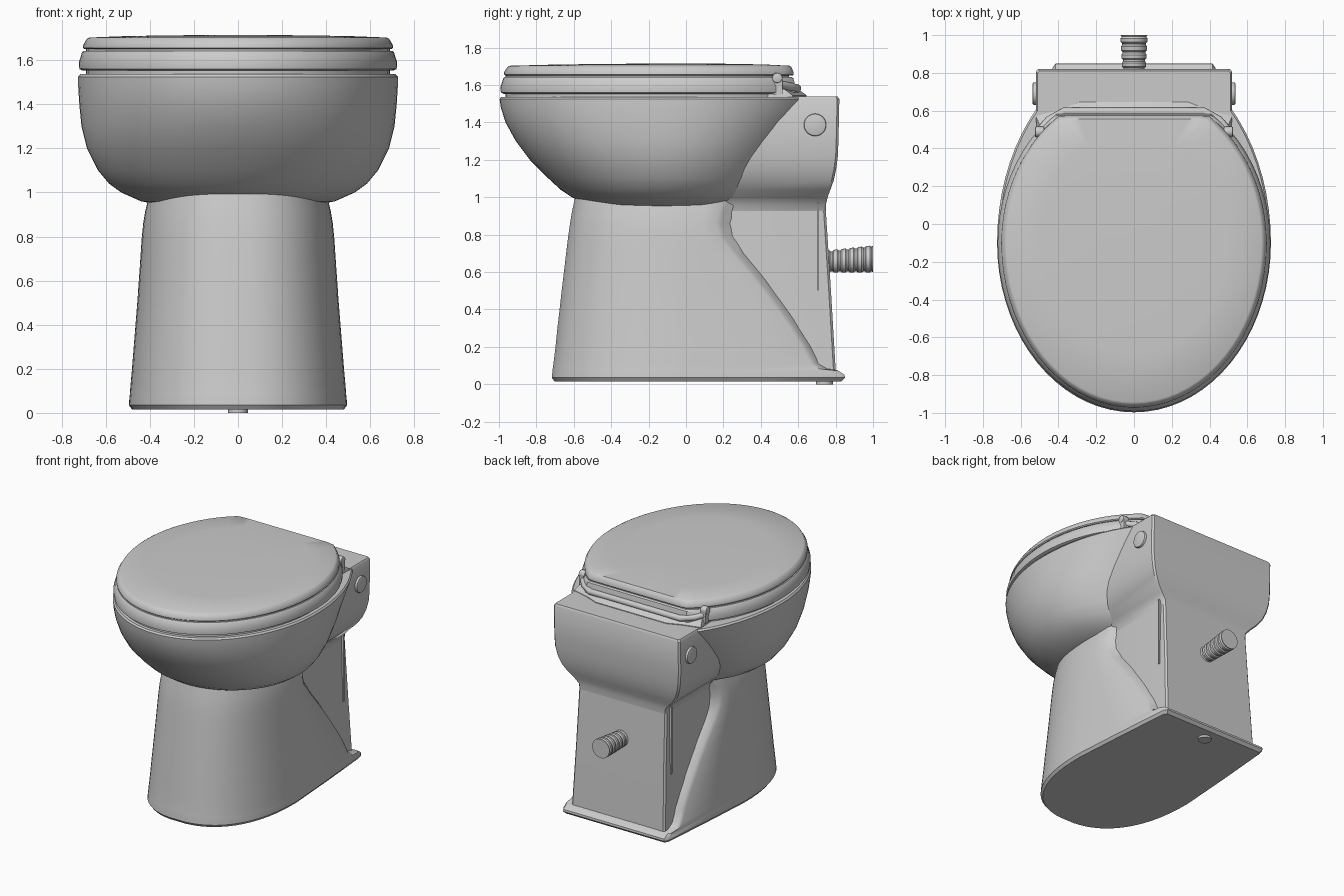
import bpy, bmesh, math
from mathutils import Vector, Matrix

cube = bpy.data.objects.get("Cube")
if cube:
    bpy.data.objects.remove(cube)

GREY = (0.6, 0.6, 0.6, 1)
mat = bpy.data.materials.new("ceramic grey")
mat.use_nodes = True
mat.diffuse_color = GREY
mat.node_tree.nodes["Principled BSDF"].inputs["Base Color"].default_value = GREY
N = 72


def finish(name, bm, angle=35):
    bmesh.ops.remove_doubles(bm, verts=bm.verts, dist=0.0005)
    bmesh.ops.recalc_face_normals(bm, faces=bm.faces)
    me = bpy.data.meshes.new(name)
    bm.to_mesh(me)
    bm.free()
    ob = bpy.data.objects.new(name, me)
    bpy.context.collection.objects.link(ob)
    me.materials.append(mat)
    bpy.ops.object.select_all(action='DESELECT')
    ob.select_set(True)
    bpy.context.view_layer.objects.active = ob
    bpy.ops.object.shade_smooth_by_angle(angle=math.radians(angle))
    return ob


def loft(name, rings, angle=35):
    """Skin a stack of equal-length closed rings and cap both ends."""
    bm = bmesh.new()
    rows = [[bm.verts.new(p) for p in r] for r in rings]
    for a, b in zip(rows, rows[1:]):
        for i in range(len(a)):
            j = (i + 1) % len(a)
            bm.faces.new((a[i], a[j], b[j], b[i]))
    bm.faces.new(rows[0])
    bm.faces.new(rows[-1])
    return finish(name, bm, angle)


def egg(z, w, front, back, clip, yc=-0.1):
    """Egg outline of half-width w, with its back cut flat at clip."""
    ring = []
    for i in range(N):
        t = 2 * math.pi * i / N
        s = math.sin(t)
        y = yc + s * (back if s > 0 else yc - front)
        ring.append((w * math.cos(t), min(y, clip), z))
    return ring


def mirrored(half, z):
    """Closed ring from points listed front to back on the +x side."""
    return [(x, y, z) for x, y in half] + [(-x, y, z) for x, y in reversed(half)]


def cylinder(name, radius, depth, centre, axis, segs=32, bevel=0.0):
    bm = bmesh.new()
    bmesh.ops.create_cone(bm, cap_ends=True, segments=segs, radius1=radius,
                          radius2=radius, depth=depth)
    if bevel:
        rim = [e for e in bm.edges if abs(e.verts[0].co.z - e.verts[1].co.z) < 1e-5]
        bmesh.ops.bevel(bm, geom=rim, offset=bevel, segments=2, affect='EDGES', profile=0.5)
    rot = Vector((0, 0, 1)).rotation_difference(Vector(axis)).to_matrix().to_4x4()
    bm.transform(Matrix.Translation(centre) @ rot)
    return finish(name, bm)


def box(name, size, centre):
    bm = bmesh.new()
    bmesh.ops.create_cube(bm, size=1)
    bm.transform(Matrix.Translation(centre) @ Matrix.Diagonal((*size, 1)))
    return finish(name, bm)


# Bowl: z, half-width, front, back radius, flat back
loft("bowl", [egg(*r) for r in (
    (0.945, 0.36, -0.40, 0.42, 0.6), (0.96, 0.44, -0.53, 0.48, 0.6),
    (1.0, 0.53, -0.61, 0.53, 0.6), (1.04, 0.585, -0.67, 0.56, 0.6),
    (1.1, 0.635, -0.735, 0.6, 0.6), (1.2, 0.685, -0.835, 0.66, 0.6),
    (1.3, 0.71, -0.91, 0.75, 0.6), (1.4, 0.72, -0.965, 0.85, 0.62),
    (1.48, 0.725, -0.99, 0.95, 0.63), (1.525, 0.725, -0.997, 1.01, 0.64),
    (1.537, 0.715, -0.988, 1.0, 0.63))])


# Rear housing: z, half-width, back
def housing_ring(z, w, back):
    r = 0.012
    return mirrored([(w - 0.03, 0.0), (w, 0.25), (w, back - r), (w - r, back)], z)


loft("rear_housing", [housing_ring(*r) for r in (
    (0.88, 0.355, 0.748), (0.96, 0.365, 0.748), (1.0, 0.4, 0.757),
    (1.04, 0.44, 0.772), (1.09, 0.475, 0.79), (1.15, 0.5, 0.803),
    (1.22, 0.515, 0.812), (1.3, 0.52, 0.815), (1.525, 0.52, 0.82),
    (1.54, 0.51, 0.81))])

# Rear core of the pedestal
loft("pedestal_core", [housing_ring(z, w, b) for z, w, b in
     ((0.03, 0.385, 0.803), (0.5, 0.37, 0.775), (0.97, 0.36, 0.745))])


# Pedestal shell: a rounded front whose rear lip runs diagonally down to the foot
def shell_ring(z, w, front, back, lip):
    half = []
    for i in range(1, 19):
        t = math.pi / 2 * i / 18
        half.append((w * math.sin(t) ** 0.85, -front_span(front) * math.cos(t) ** 0.85))
    taper = lambda y: w * (1 - 0.12 * max(y, 0) / 0.85)
    half += [(taper(back * 0.5), back * 0.5), (taper(back) - 0.004, back - 0.025),
             (taper(back) - 0.02, back), (0.33, back + lip)]
    return mirrored(half, z)


def front_span(front):
    return -front


loft("pedestal_shell", [shell_ring(*r) for r in (
    (0.015, 0.48, -0.705, 0.83, 0.0), (0.035, 0.495, -0.72, 0.85, 0.0),
    (0.05, 0.494, -0.718, 0.848, 0.0), (0.075, 0.492, -0.716, 0.81, 0.0),
    (0.082, 0.491, -0.715, 0.74, 0.04), (0.11, 0.489, -0.711, 0.69, 0.04),
    (0.2, 0.481, -0.70, 0.645, 0.05), (0.3, 0.473, -0.69, 0.58, 0.05),
    (0.4, 0.465, -0.678, 0.51, 0.06), (0.5, 0.457, -0.667, 0.435, 0.06),
    (0.6, 0.45, -0.655, 0.355, 0.07), (0.7, 0.443, -0.643, 0.27, 0.07),
    (0.79, 0.437, -0.632, 0.205, 0.08), (0.86, 0.43, -0.622, 0.19, 0.08),
    (0.92, 0.42, -0.612, 0.2, 0.09), (1.0, 0.4, -0.595, 0.23, 0.1))])
cylinder("floor_stud", 0.045, 0.03, (0, 0.74, 0.015), (0, 0, 1), 24)

# Seat and lid, with a recessed core showing as the gaps
loft("seat_gap_core", [egg(z, 0.69, -0.965, 0.8, 0.55) for z in (1.5, 1.68)])
loft("seat", [egg(*r) for r in (
    (1.553, 0.705, -0.975, 0.83, 0.575), (1.56, 0.72, -0.99, 0.84, 0.585),
    (1.59, 0.722, -0.992, 0.84, 0.585), (1.635, 0.708, -0.977, 0.83, 0.575),
    (1.643, 0.7, -0.97, 0.82, 0.565))])
loft("lid", [egg(*r) for r in (
    (1.65, 0.695, -0.965, 0.81, 0.57), (1.656, 0.703, -0.973, 0.815, 0.575),
    (1.67, 0.702, -0.972, 0.815, 0.575), (1.697, 0.686, -0.954, 0.8, 0.562),
    (1.703, 0.675, -0.943, 0.79, 0.555), (1.71, 0.5, -0.68, 0.6, 0.42),
    (1.714, 0.2, -0.3, 0.3, 0.2))])

# Raised deck behind the seat
deck = [(0.5, 0.3), (0.52, 0.57), (0.39, 0.605), (0.29, 0.645)]
loft("hinge_deck", [mirrored(deck, 1.53), mirrored(deck, 1.545),
                    mirrored([(x * 0.96, y - 0.045) for x, y in deck], 1.578)])

# Hinge bar and its side knuckles
curve = bpy.data.curves.new("hinge_bar", 'CURVE')
curve.dimensions = '3D'
curve.bevel_depth = 0.022
curve.bevel_resolution = 3
curve.use_fill_caps = True
path = [(0.5, 0.49, 1.605), (0.45, 0.55, 1.592), (0.37, 0.595, 1.582)]
path += [(-x, y, z) for x, y, z in reversed(path)]
spline = curve.splines.new('POLY')
spline.points.add(len(path) - 1)
for p, co in zip(spline.points, path):
    p.co = (*co, 1)
curve.materials.append(mat)
bar = bpy.data.objects.new("hinge_bar", curve)
bpy.context.collection.objects.link(bar)

for side, label in ((1, "left"), (-1, "right")):
    box(label + "_hinge_bracket", (0.04, 0.05, 0.09), (side * 0.5, 0.49, 1.595))
    cylinder(label + "_hinge_knuckle", 0.028, 0.05, (side * 0.5, 0.488, 1.638),
             (1, 0, 0), 20, 0.008)
    # Round side caps and thin side ribs
    cylinder(label + "_side_cap", 0.06, 0.04, (side * 0.517, 0.69, 1.387),
             (1, 0, 0), 32, 0.008)
    box(label + "_side_rib", (0.03, 0.012, 0.5), (side * 0.363, 0.706, 0.72))

# Ribbed outlet hose, flaring slightly toward its end
hose = []
ribs = 6
for i in range(ribs):
    for f, bump in ((0.0, 0.0), (0.15, 0.007), (0.6, 0.007), (0.8, 0.0)):
        k = (i + f) / ribs
        hose.append((0.74 + 0.26 * k, 0.051 + 0.015 * k + bump, 0.655 + 0.015 * k))
hose.append((1.0, 0.071, 0.67))
loft("outlet_hose", [[(r * math.cos(a), y, z + r * math.sin(a))
     for a in (2 * math.pi * j / 28 for j in range(28))] for y, r, z in hose])
